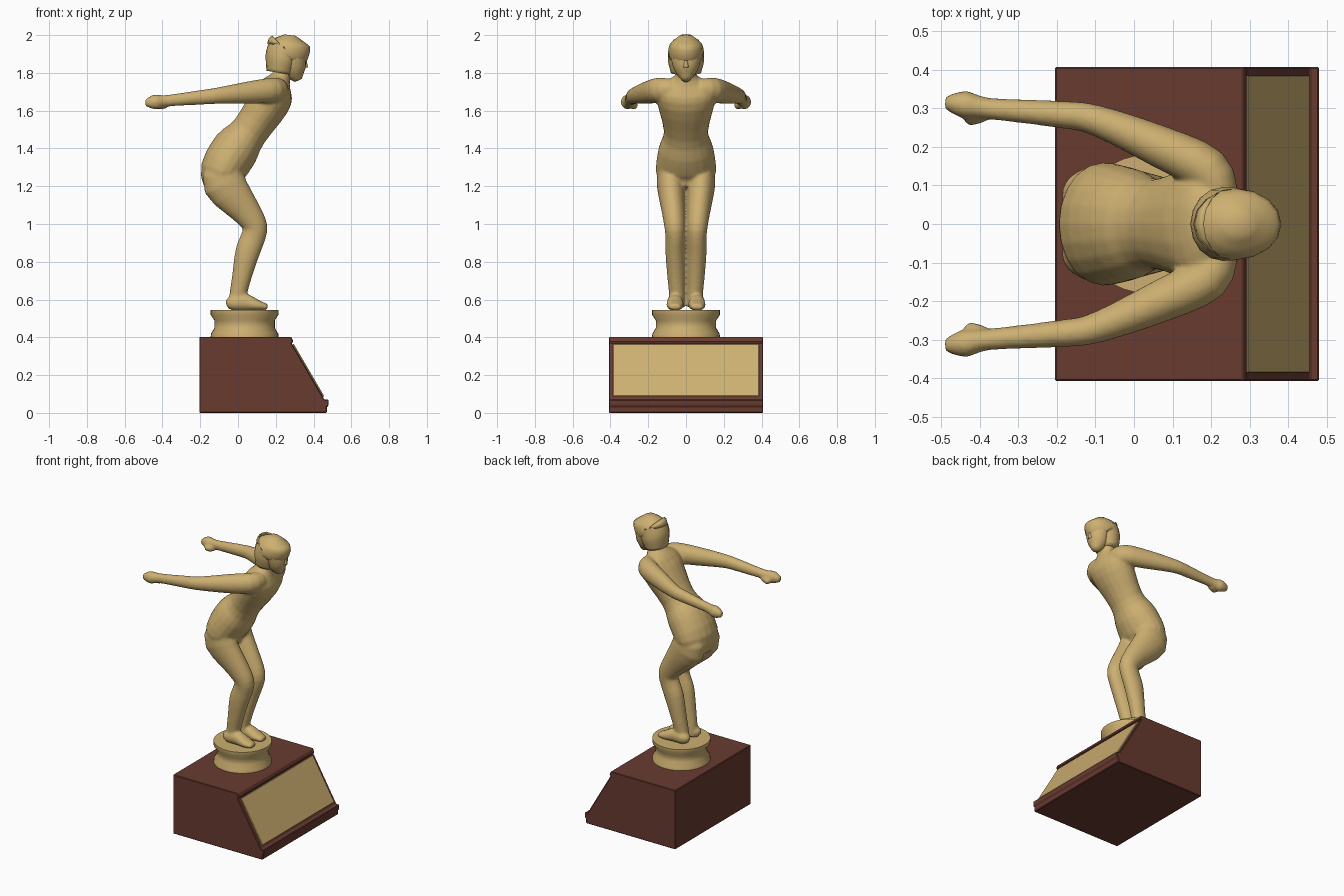
import bpy, bmesh, math
from mathutils import Vector

if "Cube" in bpy.data.objects:
    bpy.data.objects.remove(bpy.data.objects["Cube"], do_unlink=True)


def material(name, rgb):
    mat = bpy.data.materials.new(name)
    mat.use_nodes = True
    mat.diffuse_color = (*rgb, 1)
    mat.node_tree.nodes["Principled BSDF"].inputs["Base Color"].default_value = (*rgb, 1)
    return mat


GOLD = material("gold", (.61, .43, .165))
WOOD = material("red_brown_wood", (.14, .043, .03))
FORWARD, UP = Vector((1, 0, 0)), Vector((0, 0, 1))


def finish(name, bm, mat, smooth=True):
    bmesh.ops.recalc_face_normals(bm, faces=bm.faces)
    for face in bm.faces:
        face.smooth = smooth
    mesh = bpy.data.meshes.new(name)
    bm.to_mesh(mesh)
    bm.free()
    mesh.materials.append(mat)
    ob = bpy.data.objects.new(name, mesh)
    bpy.context.collection.objects.link(ob)
    return ob


def spline(points, steps=3):
    """Pass a smooth Catmull-Rom curve through the key sections."""
    keys = [Vector(p) for p in points]
    padded = [keys[0], *keys, keys[-1]]
    result = []
    for a, b, c, d in zip(padded, padded[1:], padded[2:], padded[3:]):
        for step in range(steps):
            t = step / steps
            ease_in, ease_out = (c - a) / 2, (d - b) / 2
            result.append(b + ease_in * t + (3 * (c - b) - 2 * ease_in - ease_out) * t**2
                          + (2 * (b - c) + ease_in + ease_out) * t**3)
    return result + [keys[-1]]


def loft(bm, sections, ref=FORWARD, side=1, sides=20):
    """Skin elliptical rings (x, y, z, depth radius, width radius) along a path."""
    smooth = spline(sections)
    centres = [Vector((x, y * side, z)) for x, y, z, depth, width in smooth]
    rings = []
    for i, (centre, section) in enumerate(zip(centres, smooth)):
        tangent = (centres[min(i + 1, len(centres) - 1)] - centres[max(i - 1, 0)]).normalized()
        across = tangent.cross(ref).normalized()
        deep = across.cross(tangent)
        angles = [math.tau * k / sides for k in range(sides)]
        rings.append([bm.verts.new(centre + deep * section[3] * math.cos(a)
                                   + across * section[4] * math.sin(a)) for a in angles])
    for low, high in zip(rings, rings[1:]):
        for k in range(sides):
            bm.faces.new((low[k - 1], low[k], high[k], high[k - 1]))
    bm.faces.new(rings[0])
    bm.faces.new(rings[-1])


def central(sections):
    """Put (x, z, depth, width) sections on the centre plane."""
    return [(x, 0, z, depth, width) for x, z, depth, width in sections]


def arm_path(sections, drop=0):
    """Let (x, y, radius) sections follow the gentle backward fall of the arm."""
    return [(x, y, 1.69 + x / 10 - drop, radius * 1.1, radius) for x, y, radius in sections]


def prism(name, profile, half_width, mat, bevel):
    """Extrude an (x, z) profile evenly to both sides."""
    bm = bmesh.new()
    face = bm.faces.new([bm.verts.new((x, -half_width, z)) for x, z in profile])
    extruded = bmesh.ops.extrude_face_region(bm, geom=[face])["geom"]
    moved = [v for v in extruded if isinstance(v, bmesh.types.BMVert)]
    bmesh.ops.translate(bm, vec=(0, 2 * half_width, 0), verts=moved)
    edge = finish(name, bm, mat, smooth=False).modifiers.new("edge", "BEVEL")
    edge.width = bevel
    edge.segments = 1


# Wooden plinth with a sloping front, a top lip and a bottom moulding
slope_foot, slope_top = Vector((.458, .07)), Vector((.283, .37))
prism("plinth", [(-.205, 0), (.47, 0), (.47, .03), (.48, .04), (.48, .07), slope_foot,
                 slope_top, (.294, .375), (.283, .402), (-.205, .402)], .408, WOOD, .004)

# Blank gold plate lying on the slope
along = slope_top - slope_foot
outward = Vector((along.y, -along.x)).normalized() * .008
plate_foot, plate_top = slope_foot + along * .05, slope_top - along * .03
prism("name_plate", [plate_foot, plate_foot + outward, plate_top + outward, plate_top],
      .386, GOLD, .002)

# Round pedestal with a concave waist
bm = bmesh.new()
profile = [(0, .4), (.18, .4), (.178, .42), (.16, .45), (.16, .49), (.18, .52),
           (.18, .545), (0, .545)]
verts = [bm.verts.new((radius, 0, z)) for radius, z in profile]
edges = [bm.edges.new(pair) for pair in zip(verts, verts[1:])]
bmesh.ops.spin(bm, geom=verts + edges, axis=UP, cent=(0, 0, 0), angle=math.tau, steps=36)
bmesh.ops.remove_doubles(bm, verts=bm.verts, dist=.0005)
bmesh.ops.translate(bm, vec=(.035, 0, 0), verts=bm.verts)
pedestal = finish("pedestal", bm, GOLD)
bpy.context.view_layer.objects.active = pedestal
pedestal.select_set(True)
bpy.ops.object.shade_smooth_by_angle(angle=math.radians(35))

# Crouching body: torso and neck first
bm = bmesh.new()
loft(bm, central([(-.08, 1.19, .09, .13), (-.08, 1.28, .12, .16), (-.01, 1.4, .125, .145),
                  (.06, 1.49, .1, .117), (.17, 1.65, .11, .155), (.2, 1.72, .09, .16),
                  (.23, 1.78, .05, .06), (.27, 1.86, .04, .045)]))

# Arms swept back with a thumb, bent legs that meet at the centre plane, and feet
arm = arm_path([(.22, .07, .05), (.19, .14, .06), (.07, .2, .055), (-.1, .27, .04),
                (-.2, .285, .035), (-.38, .3, .028), (-.44, .31, .036), (-.49, .315, .017)])
thumb = arm_path([(-.38, .29, .02), (-.42, .275, .02), (-.44, .27, .012)], drop=.02)
leg = [(x, width + .005, z, depth, width) for x, z, depth, width in (
    (-.06, 1.29, .1, .07), (-.07, 1.21, .115, .075), (.04, 1.07, .08, .062),
    (.09, .99, .065, .055), (.08, .93, .065, .052), (.05, .85, .065, .052),
    (.02, .72, .052, .047), (0, .62, .046, .042), (0, .56, .05, .042))]
foot = [(x, .058, z, depth, width) for x, z, depth, width in (
    (-.06, .57, .02, .02), (-.03, .58, .04, .04), (.04, .585, .045, .042),
    (.1, .57, .03, .046), (.157, .56, .015, .03))]
for side in (-1, 1):
    loft(bm, arm, UP, side)
    loft(bm, thumb, UP, side)
    loft(bm, leg, FORWARD, side)
    loft(bm, foot, UP, side)
body = finish("body", bm, GOLD)
blend = body.modifiers.new("blend", "REMESH")
blend.mode = "VOXEL"
blend.voxel_size = .008
blend.use_smooth_shade = True
soften = body.modifiers.new("soften", "SMOOTH")
soften.iterations = 6

# Bobbed hair, face and nose
head_parts = {
    "hair": [(.22, 1.8, .07, .08), (.23, 1.86, .085, .095), (.24, 1.9, .095, .095),
             (.265, 1.925, .117, .093), (.27, 1.96, .1, .08), (.275, 2, .03, .03)],
    "face": [(.32, 1.76, .02, .02), (.3, 1.81, .06, .06), (.29, 1.88, .072, .08),
             (.28, 1.93, .08, .08)],
    "nose": [(.355, 1.83, .015, .015), (.355, 1.86, .01, .01), (.35, 1.89, .01, .01)],
}
for name, sections in head_parts.items():
    bm = bmesh.new()
    loft(bm, central(sections), sides=16)
    finish(name, bm, GOLD)
